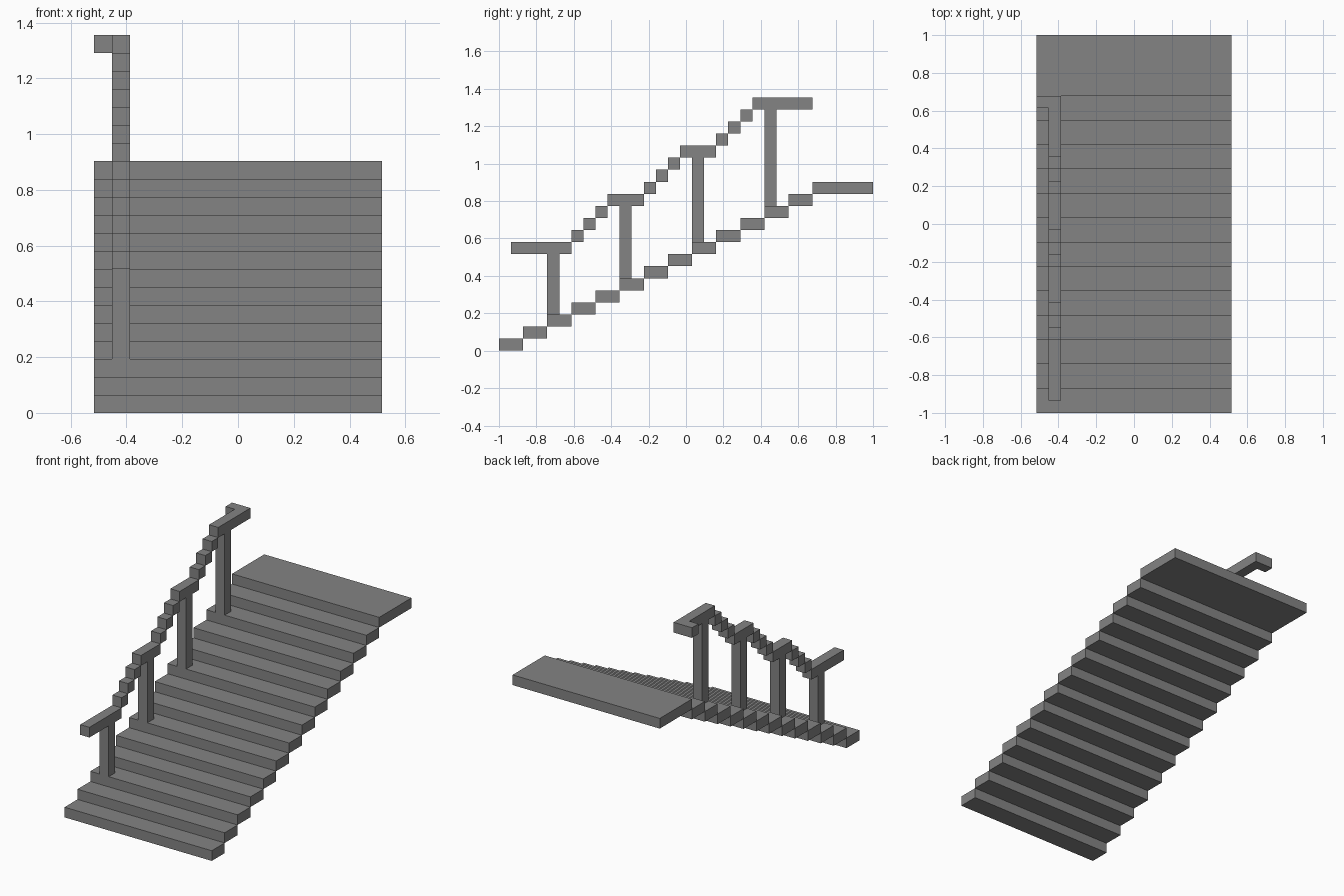
import bpy
import bmesh
from mathutils import Matrix, Vector

cube = bpy.data.objects.get("Cube")
if cube:
    bpy.data.objects.remove(cube, do_unlink=True)

U = 2 / 31                 # block size: the flight is 31 blocks deep
HALF_W = 8                 # half the stair width, in blocks
STEPS = 13
RAIL_X = (-7, -6)          # rail and posts are one block wide

stone = bpy.data.materials.new("grey stone")
stone.use_nodes = True
colour = (0.23, 0.23, 0.23, 1)
stone.diffuse_color = colour
stone.node_tree.nodes["Principled BSDF"].inputs["Base Color"].default_value = colour


def build(name, boxes):
    """Make one object from boxes given as (x, y, z) block ranges."""
    bm = bmesh.new()
    for ranges in boxes:
        lo = Vector([r[0] for r in ranges])
        hi = Vector([r[1] for r in ranges])
        size = Matrix.Diagonal((*(hi - lo), 1))
        bmesh.ops.create_cube(bm, size=1, matrix=Matrix.Translation((lo + hi) / 2) @ size)
    bmesh.ops.translate(bm, vec=(0, -15.5, 0), verts=bm.verts)
    bmesh.ops.scale(bm, vec=(U, U, U), verts=bm.verts)
    mesh = bpy.data.meshes.new(name)
    bm.to_mesh(mesh)
    bm.free()
    mesh.materials.append(stone)
    obj = bpy.data.objects.new(name, mesh)
    bpy.context.collection.objects.link(obj)


# Treads, each two blocks deep and one block high, then the landing
WIDTH = (-HALF_W, HALF_W)
for i in range(STEPS):
    build(f"step_{i + 1}", [(WIDTH, (2 * i, 2 * i + 2), (i, i + 1))])
build("landing", [(WIDTH, (2 * STEPS, 31), (STEPS, STEPS + 1))])

# Four posts standing on every third tread, with a flat rail over each
flats = [(1, 6), (9, 12), (15, 18), (21, 26)]
for i, flat in enumerate(flats):
    tread = 3 * i + 2
    rail_z = 8 + 4 * i
    build(f"post_{i + 1}", [(RAIL_X, (2 * tread, 2 * tread + 1), (tread + 1, rail_z))])
    boxes = [(RAIL_X, flat, (rail_z, rail_z + 1))]
    if i == 3:
        # Top end turns outwards by one block
        boxes.append(((-HALF_W, RAIL_X[0]), (25, 26), (rail_z, rail_z + 1)))
    build(f"rail_flat_{i + 1}", boxes)

    # Three small blocks climb to the next flat
    if i < 3:
        build(f"rail_rise_{i + 1}", [
            (RAIL_X, (flat[1] + k, flat[1] + k + 1), (rail_z + 1 + k, rail_z + 2 + k))
            for k in range(3)])
